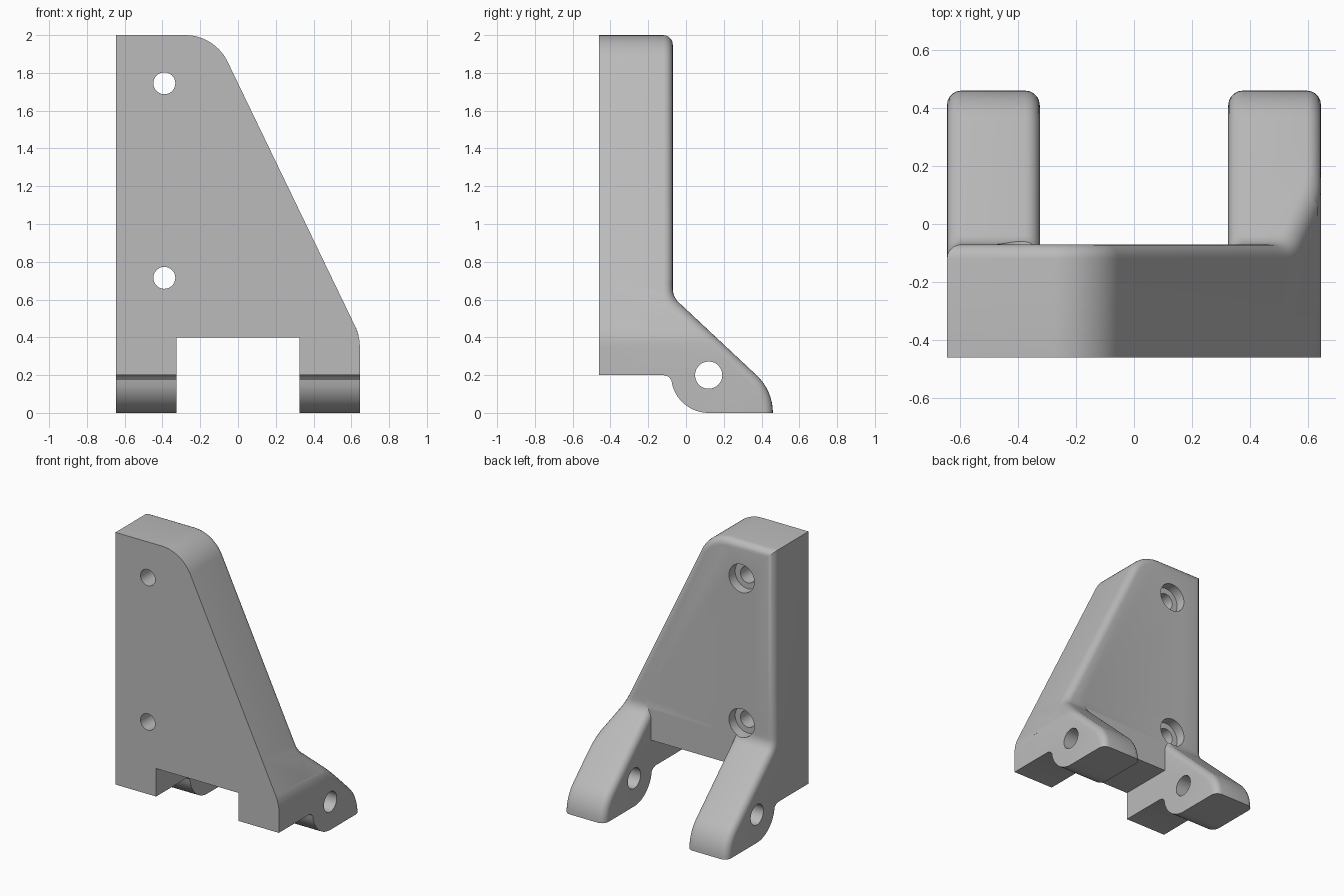
import bpy, bmesh, math
from mathutils import Vector

cube = bpy.data.objects.get("Cube")
if cube:
    bpy.data.objects.remove(cube, do_unlink=True)

HALF_W, INNER, FRONT, PLATE_BACK = 0.645, 0.325, -0.46, -0.07
ROUND = 0.05

grey = bpy.data.materials.new("plain grey")
grey.use_nodes = True
grey.diffuse_color = (0.5, 0.5, 0.5, 1)
grey.node_tree.nodes["Principled BSDF"].inputs["Base Color"].default_value = (0.5, 0.5, 0.5, 1)


def arc(cx, cz, r, a0, a1, n):
    """Points on an arc, angles in degrees."""
    angles = [math.radians(a0 + (a1 - a0) * i / n) for i in range(n + 1)]
    return [(cx + r * math.cos(a), cz + r * math.sin(a)) for a in angles]


def prism(points, direction):
    """Extrude a closed outline of 3D points along a direction."""
    bm = bmesh.new()
    face = bm.faces.new([bm.verts.new(p) for p in points])
    ext = bmesh.ops.extrude_face_region(bm, geom=[face])
    moved = [v for v in ext["geom"] if isinstance(v, bmesh.types.BMVert)]
    bmesh.ops.translate(bm, verts=moved, vec=direction)
    bmesh.ops.recalc_face_normals(bm, faces=bm.faces)
    return bm


def round_back_edges(bm):
    """Round the edges where a backward face meets an outline face."""
    bm.normal_update()

    def is_back(f):
        return f.normal.y > 0.3 and abs(f.normal.x) < 0.1

    def is_side(f):
        return abs(f.normal.y) < 0.1 and (abs(f.normal.x) > 0.3 or f.normal.z > 0.3)

    edges = []
    for e in bm.edges:
        if len(e.link_faces) == 2:
            a, b = e.link_faces
            top_cut = any(f.normal.z > 0.99 and f.calc_center_median().z < 1 for f in (a, b))
            if not top_cut and ((is_back(a) and is_side(b)) or (is_back(b) and is_side(a))):
                edges.append(e)
    bmesh.ops.bevel(bm, geom=edges, offset=ROUND, offset_type='OFFSET', segments=5,
                    profile=0.5, affect='EDGES', clamp_overlap=False)


def finish(bm, name):
    mesh = bpy.data.meshes.new(name)
    bm.to_mesh(mesh)
    bm.free()
    ob = bpy.data.objects.new(name, mesh)
    bpy.context.collection.objects.link(ob)
    mesh.materials.append(grey)
    return ob


def boolean(target, tool, operation):
    mod = target.modifiers.new(operation.lower(), 'BOOLEAN')
    mod.operation, mod.object, mod.solver = operation, tool, 'EXACT'
    bpy.context.view_layer.objects.active = target
    bpy.ops.object.modifier_apply(modifier=mod.name)
    bpy.data.objects.remove(tool, do_unlink=True)


def cylinder(name, center, radius, depth, axis):
    bm = bmesh.new()
    bmesh.ops.create_cone(bm, cap_ends=True, segments=48, radius1=radius,
                          radius2=radius, depth=depth)
    ob = finish(bm, name)
    ob.location = center
    ob.rotation_euler = (math.pi / 2, 0, 0) if axis == 'Y' else (0, math.pi / 2, 0)
    ob.hide_render = True
    bpy.context.view_layer.update()
    return ob


# Tapered mounting plate
lower_arc = arc(0.395, 0.35, 0.25, 0, 25.8, 6)
upper_arc = arc(-0.28, 1.75, 0.25, 25.8, 90, 14)
low_plate = [p for p in lower_arc if p[1] > 0.41]
outline = [(-HALF_W, 0.4), (0.64, 0.4)] + low_plate + upper_arc + [(-HALF_W, 2.0)]
bm = prism([(x, FRONT, z) for x, z in outline], (0, PLATE_BACK - FRONT, 0))
round_back_edges(bm)
bracket = finish(bm, "bracket")

# Hinge lugs, with the right-hand outline trimmed to the plate taper
side = [(FRONT, 0.2), (-0.12, 0.2), (-0.095, 0.193), (-0.078, 0.175)]
side += arc(0.12, 0.2, 0.2, 197, 270, 12)
side += arc(0.187, 0.0, 0.273, 0, 47, 8)
side += arc(0.03, 0.658, 0.1, 227, 180, 6)
side += [(PLATE_BACK, 0.7), (FRONT, 0.7)]
for name, x0 in (("left_lug", INNER), ("right_lug", -HALF_W)):
    bm = prism([(x0, y, z) for y, z in side], (HALF_W - INNER, 0, 0))
    if x0 > 0:
        trims = list(zip(lower_arc, lower_arc[1:])) + [(lower_arc[-1], upper_arc[0])]
        for (xa, za), (xb, zb) in trims:
            bmesh.ops.bisect_plane(bm, geom=bm.verts[:] + bm.edges[:] + bm.faces[:],
                                   plane_co=(xa, 0, za), plane_no=Vector((zb - za, 0, xa - xb)),
                                   clear_outer=True, dist=1e-6)
            bmesh.ops.holes_fill(bm, edges=[e for e in bm.edges if e.is_boundary], sides=0)
        bmesh.ops.recalc_face_normals(bm, faces=bm.faces)
    round_back_edges(bm)
    boolean(bracket, finish(bm, name), 'UNION')

# Counterbored screw holes and the hinge pin bore
for z in (0.715, 1.745):
    boolean(bracket, cylinder("screw_hole", (-0.39, -0.3, z), 0.058, 1.0, 'Y'), 'DIFFERENCE')
    boolean(bracket, cylinder("counterbore", (-0.39, 0.06, z), 0.1, 0.4, 'Y'), 'DIFFERENCE')
boolean(bracket, cylinder("pin_bore", (0, 0.12, 0.2), 0.072, 2.0, 'X'), 'DIFFERENCE')

bpy.ops.object.select_all(action='DESELECT')
bracket.select_set(True)
bpy.context.view_layer.objects.active = bracket
bpy.ops.object.shade_smooth_by_angle(angle=math.radians(30))
